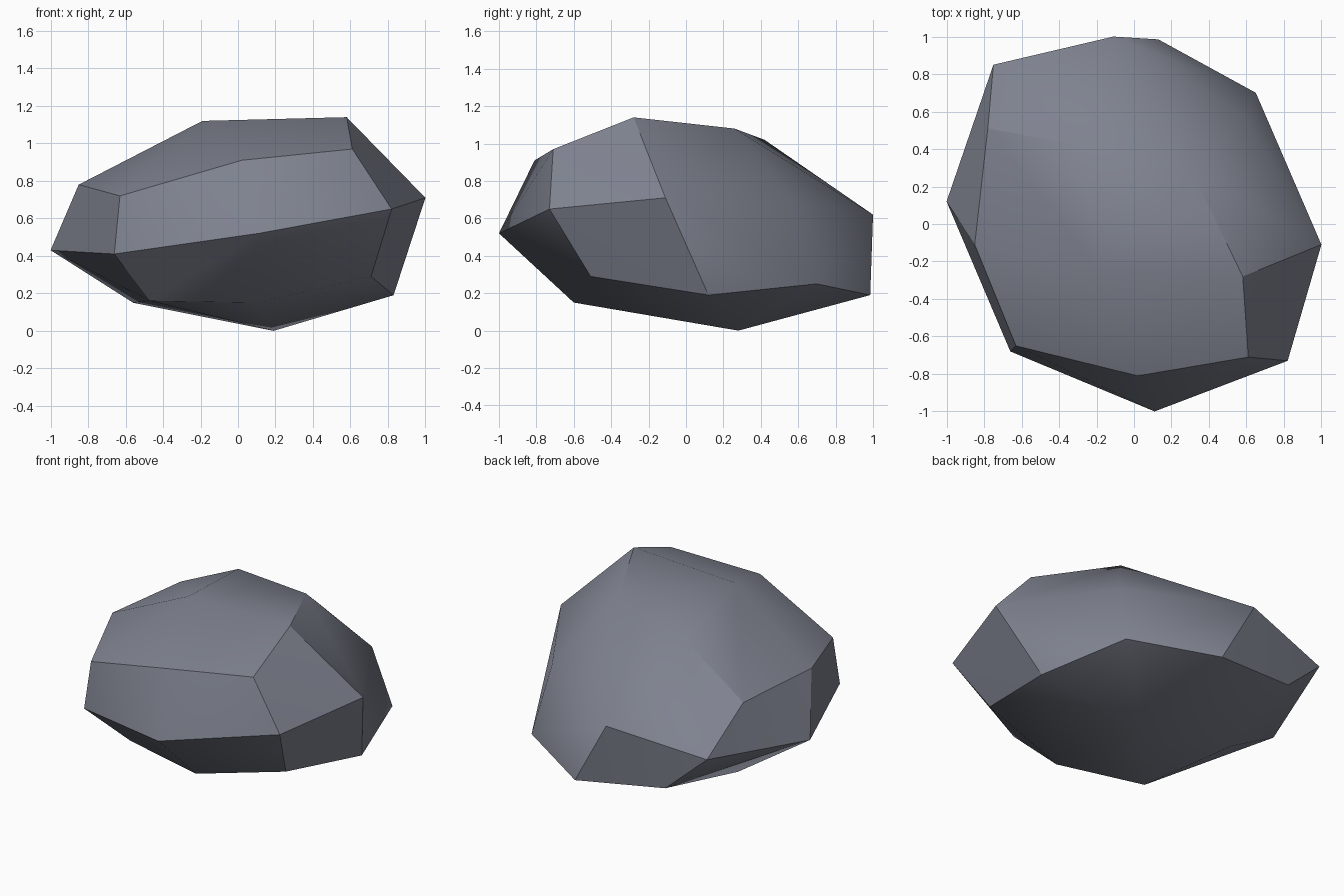
import bpy, bmesh, math

if "Cube" in bpy.data.objects:
    bpy.data.objects.remove(bpy.data.objects["Cube"])

# Corner points of the faceted boulder, lower ring to crown
corners = [
    # underside
    (0.19, 0.28, 0.0), (0.11, -0.60, 0.15), (-0.47, -0.46, 0.16), (-0.56, 0.25, 0.15),
    (0.83, 0.12, 0.19), (0.71, -0.51, 0.29), (0.13, 0.985, 0.19), (0.65, 0.70, 0.25),
    (-0.47, 0.89, 0.26),
    # waist
    (0.11, -1.0, 0.52), (0.82, -0.73, 0.65), (1.0, -0.11, 0.71), (0.59, 0.57, 0.68),
    (-0.11, 1.0, 0.62), (-0.75, 0.85, 0.51), (-1.0, 0.12, 0.43), (-0.66, -0.68, 0.41),
    (-0.63, -0.65, 0.72),
    # crown
    (-0.85, -0.11, 0.78), (-0.78, 0.51, 0.77), (-0.29, 0.42, 1.02), (-0.19, -0.25, 1.12),
    (0.32, 0.26, 1.08), (0.58, -0.28, 1.14), (0.61, -0.71, 0.97), (0.02, -0.81, 0.91),
]

# Wrap the corners in a convex skin
bm = bmesh.new()
for c in corners:
    bm.verts.new(c)
bmesh.ops.convex_hull(bm, input=bm.verts)
loose = [v for v in bm.verts if not v.link_faces]
bmesh.ops.delete(bm, geom=loose, context='VERTS')
bmesh.ops.recalc_face_normals(bm, faces=bm.faces)

mesh = bpy.data.meshes.new("boulder")
bm.to_mesh(mesh)
bm.free()

# Slate grey stone
stone = bpy.data.materials.new("slate_grey")
stone.diffuse_color = (0.21, 0.225, 0.275, 1)
stone.use_nodes = True
stone.node_tree.nodes["Principled BSDF"].inputs["Base Color"].default_value = stone.diffuse_color
mesh.materials.append(stone)

boulder = bpy.data.objects.new("boulder", mesh)
bpy.context.collection.objects.link(boulder)

# Soft facets with only the stronger ridges kept sharp
bpy.context.view_layer.objects.active = boulder
boulder.select_set(True)
bpy.ops.object.shade_smooth_by_angle(angle=math.radians(30))
